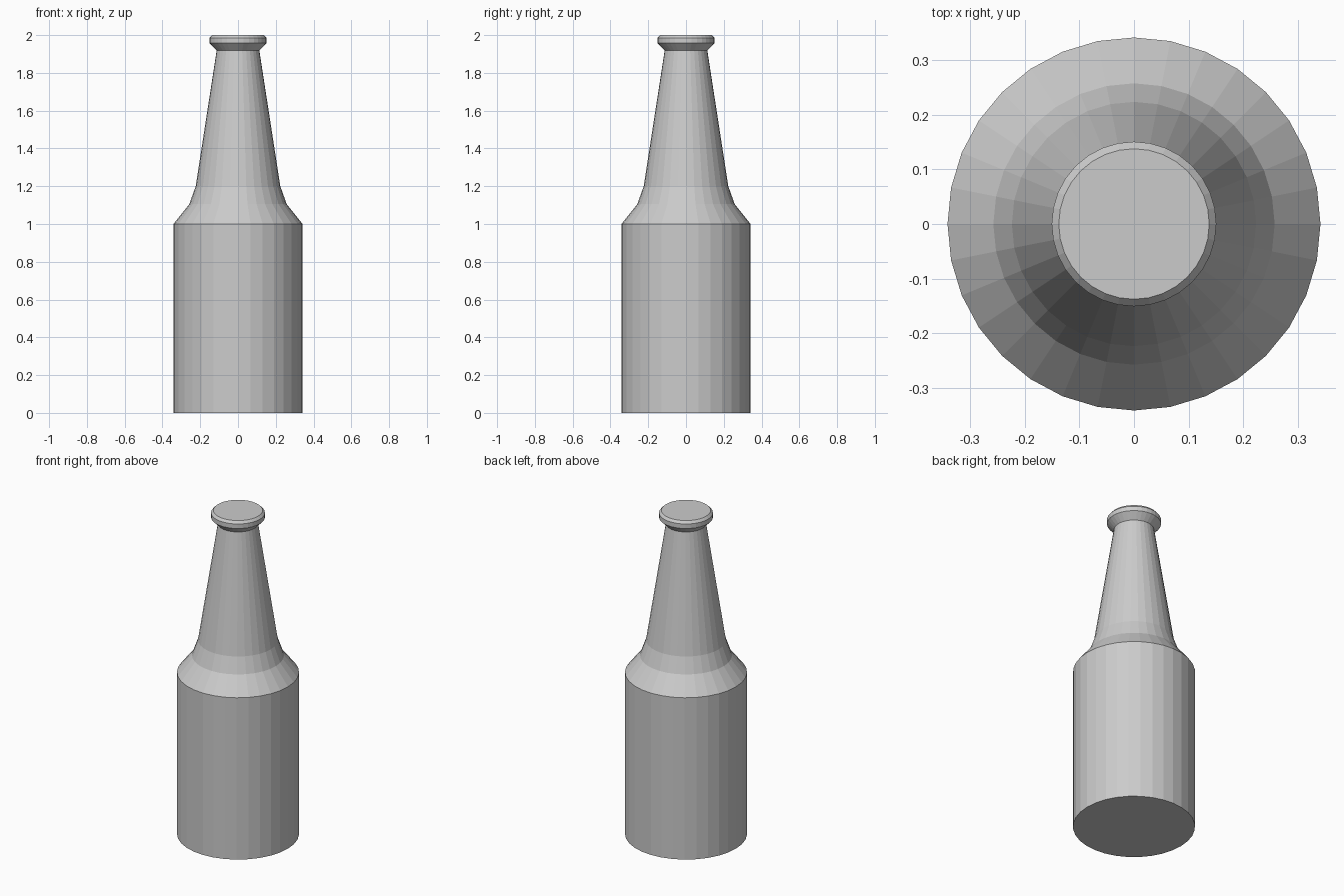
import bpy, bmesh
from math import cos, sin, tau

if "Cube" in bpy.data.objects:
    bpy.data.objects.remove(bpy.data.objects["Cube"])

SIDES = 32

# bottle outline from base to lip: (radius, height)
PROFILE = [
    (0.342, 0.0), (0.342, 1.0),                # body
    (0.258, 1.105), (0.224, 1.2),              # shoulder
    (0.113, 1.918),                            # neck
    (0.151, 1.957), (0.151, 1.985), (0.138, 2.0),  # lip
]


def lathe(name, profile):
    """Turn a profile around z into a closed, flat-faced solid."""
    bm = bmesh.new()
    rings = [[bm.verts.new((r * cos(tau * i / SIDES), r * sin(tau * i / SIDES), z))
              for i in range(SIDES)] for r, z in profile]
    for low, high in zip(rings, rings[1:]):
        for i in range(SIDES):
            j = (i + 1) % SIDES
            bm.faces.new((low[i], low[j], high[j], high[i]))
    # base and top caps
    bm.faces.new(rings[0][::-1])
    bm.faces.new(rings[-1])
    mesh = bpy.data.meshes.new(name)
    bm.to_mesh(mesh)
    bm.free()
    obj = bpy.data.objects.new(name, mesh)
    bpy.context.collection.objects.link(obj)
    return obj


lathe("bottle", PROFILE)
